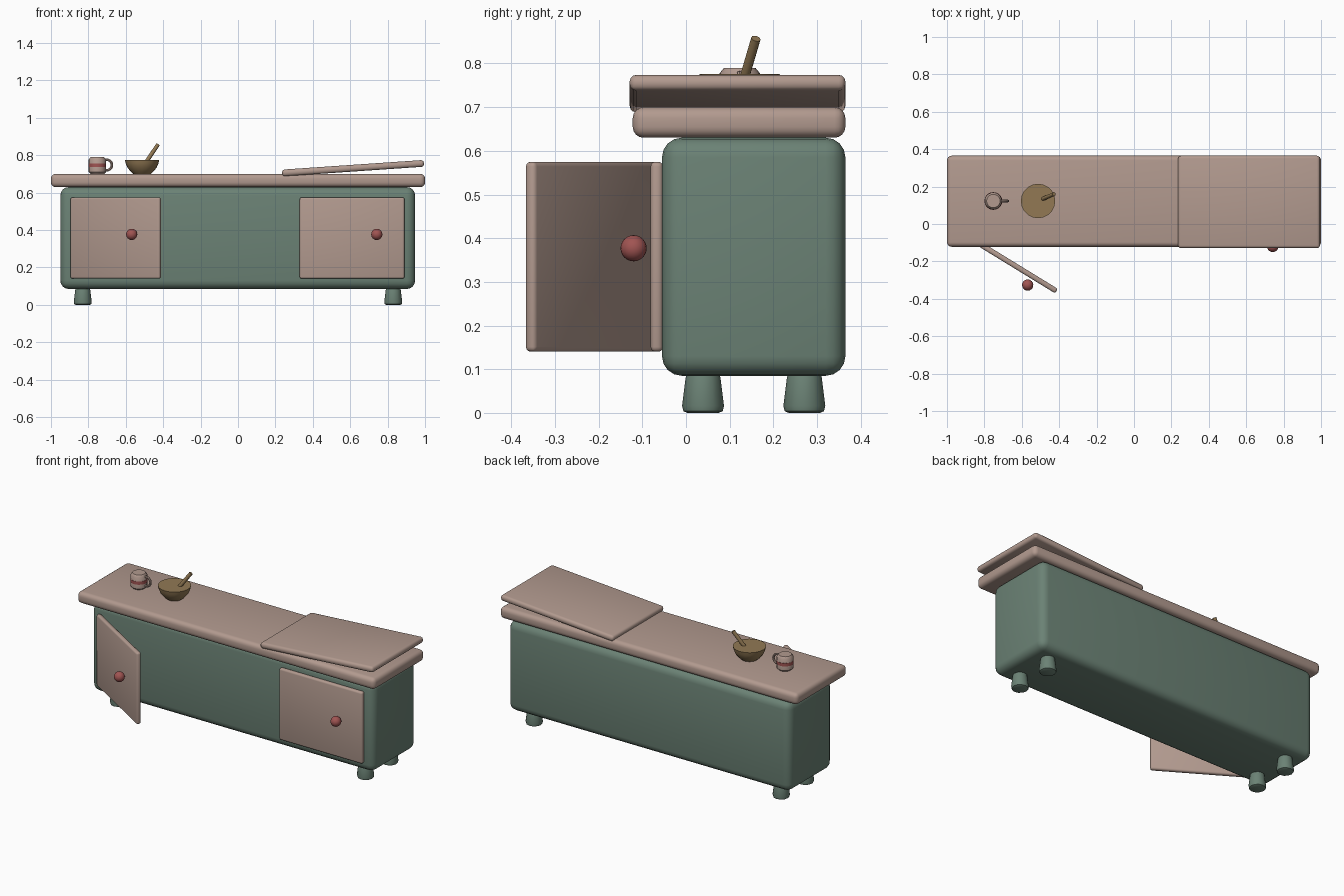
import bpy, math
from mathutils import Vector, Matrix

if "Cube" in bpy.data.objects:
    bpy.data.objects.remove(bpy.data.objects["Cube"])


def material(name, rgb):
    m = bpy.data.materials.new(name)
    m.use_nodes = True
    lin = [(c / 255 / 12.92) if c < 11 else ((c / 255 + 0.055) / 1.055) ** 2.4 for c in rgb]
    m.diffuse_color = (*lin, 1)
    m.node_tree.nodes["Principled BSDF"].inputs["Base Color"].default_value = (*lin, 1)
    return m


WOOD = material("pale pink wood", (178, 154, 143))
GREEN = material("sage green", (107, 130, 117))
RED = material("dusty red", (160, 84, 82))
BROWN = material("warm brown", (146, 121, 84))


def finish(ob, name, mat, angle=40):
    ob.name = name
    ob.data.materials.append(mat)
    bpy.ops.object.select_all(action="DESELECT")
    ob.select_set(True)
    bpy.context.view_layer.objects.active = ob
    bpy.ops.object.shade_smooth_by_angle(angle=math.radians(angle))
    return ob


def box(name, lo, hi, bevel, mat, segments=3):
    """Rounded box between two corners."""
    lo, hi = Vector(lo), Vector(hi)
    bpy.ops.mesh.primitive_cube_add(size=1)
    ob = bpy.context.object
    ob.data.transform(Matrix.Translation((lo + hi) / 2) @ Matrix.Diagonal((*(hi - lo), 1)))
    mod = ob.modifiers.new("rounding", "BEVEL")
    mod.width, mod.segments = bevel, segments
    bpy.ops.object.modifier_apply(modifier=mod.name)
    return finish(ob, name, mat)


def lathe(name, profile, loc, mat, sides=20):
    """Closed turned shape from (radius, height) pairs, bottom to top."""
    verts, faces = [], []
    for r, z in profile:
        for i in range(sides):
            a = math.tau * i / sides
            verts.append((r * math.cos(a), r * math.sin(a), z))
    for k in range(len(profile) - 1):
        for i in range(sides):
            j = (i + 1) % sides
            a, b = k * sides, (k + 1) * sides
            faces.append((a + i, a + j, b + j, b + i))
    faces.append(tuple(reversed(range(sides))))
    top = (len(profile) - 1) * sides
    faces.append(tuple(range(top, top + sides)))
    me = bpy.data.meshes.new(name)
    me.from_pydata(verts, [], faces)
    ob = bpy.data.objects.new(name, me)
    bpy.context.collection.objects.link(ob)
    ob.location = loc
    return finish(ob, name, mat)


def door(name, hinge, angle):
    """Door panel with knob, swung about its left hinge."""
    panel = box(name, (0, -0.014, 0.14), (0.56, 0.014, 0.575), 0.011, WOOD)
    bpy.ops.mesh.primitive_uv_sphere_add(segments=20, ring_count=12, radius=0.03)
    knob = finish(bpy.context.object, name + "_knob", RED)
    knob.data.transform(Matrix.Translation((0.412, -0.053, 0.377)))
    for ob in (panel, knob):
        ob.location = hinge
        ob.rotation_euler.z = math.radians(angle)


# Cabinet and worktop
box("cabinet_body", (-0.95, -0.055, 0.085), (0.947, 0.365, 0.63), 0.045, GREEN, 4)
box("worktop", (-1, -0.122, 0.63), (1, 0.365, 0.70), 0.025, WOOD, 4)

# Lid board resting on the worktop, tilted up to the side
lid = box("raised_lid", (-0.38, -0.247, -0.018), (0.38, 0.247, 0.018), 0.015, WOOD)
lid.location = (0.615, 0.118, 0.731)
lid.rotation_euler.y = math.radians(-3.9)

# Doors
door("open_door", (-0.892, -0.066, 0), -31.5)
door("closed_door", (0.33, -0.067, 0), 0)

# Feet
for x, side in ((-0.83, "right"), (0.83, "left")):
    for y, end in ((0.039, "front"), (0.271, "back")):
        lathe(f"{end}_{side}_foot",
              [(0.036, 0), (0.045, 0.004), (0.048, 0.016), (0.04, 0.08), (0.034, 0.1)],
              (x, y, 0), GREEN, 12)

# Mug with a painted band and a side handle
mug_at = (-0.752, 0.123, 0.70)
lathe("mug", [(0.036, 0), (0.046, 0.01), (0.046, 0.078), (0.036, 0.09)], mug_at, WOOD)
lathe("mug_band", [(0.0475, 0.036), (0.0475, 0.055)], mug_at, RED)
bpy.ops.mesh.primitive_torus_add(major_radius=0.028, minor_radius=0.007,
                                 major_segments=20, minor_segments=8,
                                 location=(-0.702, 0.123, 0.748),
                                 rotation=(math.pi / 2, 0, 0))
finish(bpy.context.object, "mug_handle", WOOD)

# Filled bowl and stirring stick
lathe("bowl", [(0.045, 0), (0.06, 0.013), (0.078, 0.035), (0.088, 0.058), (0.092, 0.077)],
      (-0.513, 0.123, 0.699), BROWN)
start, end = Vector((-0.497, 0.13, 0.755)), Vector((-0.428, 0.16, 0.857))
bpy.ops.mesh.primitive_cylinder_add(vertices=10, radius=0.011, depth=(end - start).length,
                                    location=(start + end) / 2)
stick = finish(bpy.context.object, "stirring_stick", BROWN)
stick.rotation_euler = (end - start).to_track_quat("Z", "Y").to_euler()
